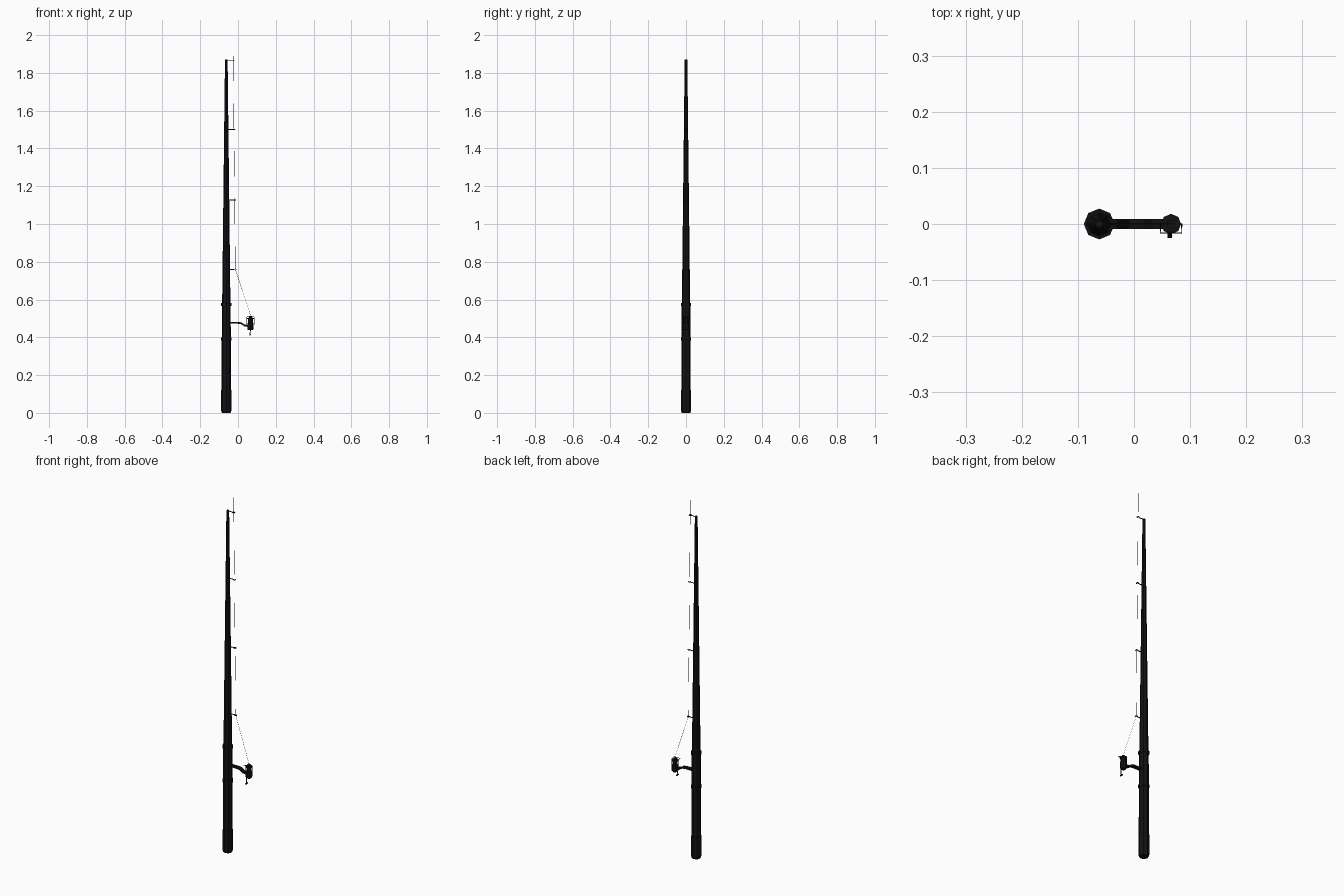
import bpy, bmesh, math
from mathutils import Vector

if "Cube" in bpy.data.objects:
    bpy.data.objects.remove(bpy.data.objects["Cube"])

black = bpy.data.materials.new("black")
black.diffuse_color = (0.006, 0.006, 0.006, 1)
black.use_nodes = True
black.node_tree.nodes["Principled BSDF"].inputs["Base Color"].default_value = black.diffuse_color
ROD_X, REEL_X = -0.062, 0.066


def finish(name, bm):
    bmesh.ops.recalc_face_normals(bm, faces=bm.faces)
    me = bpy.data.meshes.new(name)
    bm.to_mesh(me)
    bm.free()
    me.materials.append(black)
    ob = bpy.data.objects.new(name, me)
    bpy.context.collection.objects.link(ob)
    return ob


def lathe(name, x, profile, sides=8):
    """Stack of (radius, z) rings around a vertical axis, capped."""
    bm = bmesh.new()
    rings = []
    for r, z in profile:
        rings.append([bm.verts.new((x + r * math.cos(i * math.tau / sides),
                                    r * math.sin(i * math.tau / sides), z)) for i in range(sides)])
    for a, b in zip(rings, rings[1:]):
        for i in range(sides):
            j = (i + 1) % sides
            bm.faces.new((a[i], a[j], b[j], b[i]))
    bm.faces.new(rings[0])
    bm.faces.new(rings[-1])
    return finish(name, bm)


def tube(name, points, radius, sides=6, closed=False):
    """Round tube along a path."""
    bm = bmesh.new()
    pts = [Vector(p) for p in points]
    n, rings = len(pts), []
    for k, p in enumerate(pts):
        if closed:
            d = pts[(k + 1) % n] - pts[k - 1]
        else:
            d = pts[min(k + 1, n - 1)] - pts[max(k - 1, 0)]
        d.normalize()
        u = d.cross(Vector((0, 1, 0)) if abs(d.y) < 0.8 else Vector((0, 0, 1))).normalized()
        if closed:
            u = Vector((0, 0, 1))
        v = d.cross(u)
        rings.append([bm.verts.new(p + radius * (u * math.cos(i * math.tau / sides)
                                   + v * math.sin(i * math.tau / sides))) for i in range(sides)])
    pairs = list(zip(rings, rings[1:])) + ([(rings[-1], rings[0])] if closed else [])
    for a, b in pairs:
        for i in range(sides):
            j = (i + 1) % sides
            bm.faces.new((a[i], a[j], b[j], b[i]))
    if not closed:
        bm.faces.new(rings[0])
        bm.faces.new(rings[-1])
    return finish(name, bm)


# Handle: butt cap, grip, reel seat
lathe("butt_cap", ROD_X, [(0.023, 0), (0.027, 0.012), (0.027, 0.12), (0.025, 0.122)])
lathe("grip", ROD_X, [(0.025, 0.12), (0.0245, 0.385)])
lathe("reel_seat", ROD_X, [(0.024, 0.385), (0.023, 0.575)])
for name, z in (("lower_collar", 0.39), ("upper_collar", 0.575)):
    lathe(name, ROD_X, [(0.0275, z - 0.008), (0.0275, z + 0.008)])

# Tapered blank
lathe("rod_blank", ROD_X, [(0.022, 0.575), (0.007, 1.87)])

# Line guides: arm plus ring, further out toward the handle
def line_x(z):
    return -0.027 + (2.0 - z) * 0.0105

for i, z in enumerate((0.76, 1.127, 1.50, 1.867)):
    cx, r = line_x(z), 0.006
    tube(f"guide_arm_{i+1}", [(ROD_X, 0, z), (cx - r, 0, z)], 0.0025)
    tube(f"guide_ring_{i+1}", [(cx + r * math.cos(a * math.tau / 8),
                               r * math.sin(a * math.tau / 8), z) for a in range(8)], 0.002, 6, True)

# Reel foot and curved arm
bm = bmesh.new()
path = [(-0.045, 0.477), (0.0, 0.477), (0.018, 0.474), (0.034, 0.463), (0.056, 0.460)]
rings = [[bm.verts.new((x, y, z + h)) for y, h in
          ((-0.009, -0.005), (0.009, -0.005), (0.009, 0.005), (-0.009, 0.005))] for x, z in path]
for a, b in zip(rings, rings[1:]):
    for i in range(4):
        j = (i + 1) % 4
        bm.faces.new((a[i], a[j], b[j], b[i]))
bm.faces.new(rings[0])
bm.faces.new(rings[-1])
finish("reel_arm", bm)

# Reel body and spool
lathe("reel_body", REEL_X, [(0.013, 0.438), (0.017, 0.444), (0.017, 0.474), (0.013, 0.476)])
lathe("spool", REEL_X, [(0.013, 0.474), (0.013, 0.496), (0.018, 0.497),
                        (0.018, 0.503), (0.008, 0.504), (0.008, 0.512)])

# Bail wire
tube("bail", [(REEL_X - 0.019, 0, 0.468), (REEL_X - 0.019, 0, 0.502),
              (REEL_X - 0.019, -0.016, 0.508), (REEL_X + 0.019, -0.016, 0.508),
              (REEL_X + 0.019, 0, 0.502), (REEL_X + 0.019, 0, 0.468)], 0.0014)

# Crank and knob
tube("crank", [(REEL_X, -0.012, 0.457), (REEL_X, -0.020, 0.452), (REEL_X - 0.002, -0.020, 0.413)], 0.0025)
tube("crank_knob", [(REEL_X - 0.002, -0.025, 0.413), (REEL_X - 0.002, -0.010, 0.413)], 0.004, 8)

# Fishing line
tube("line_upper", [(line_x(2.0), 0, 2.0), (line_x(0.76), 0, 0.76)], 0.0007, 4)
tube("line_lower", [(line_x(0.76), 0, 0.76), (REEL_X + 0.006, 0, 0.50)], 0.0007, 4)
